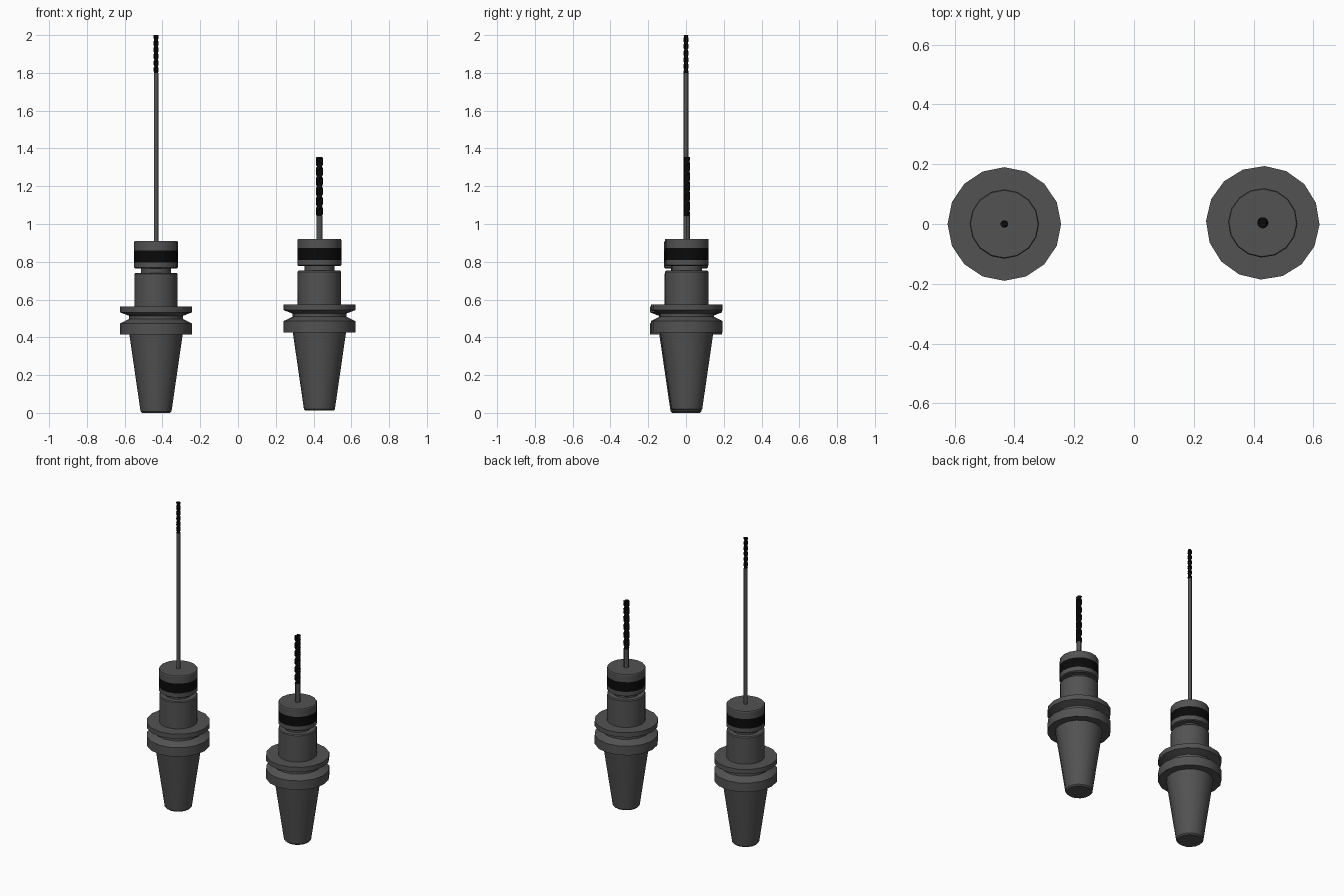
import bpy, bmesh, math

cube = bpy.data.objects.get("Cube")
if cube:
    bpy.data.objects.remove(cube, do_unlink=True)


def flat_colour(name, value):
    mat = bpy.data.materials.new(name)
    mat.use_nodes = True
    rgba = (value, value, value, 1)
    mat.diffuse_color = rgba
    bsdf = next(n for n in mat.node_tree.nodes if n.type == 'BSDF_PRINCIPLED')
    bsdf.inputs["Base Color"].default_value = rgba
    return mat


STEEL = flat_colour("dark grey steel", 0.085)
BLACK = flat_colour("black", 0.003)
SIDES = 16


def build(name, rings, mat, location, turn=0.0):
    """Bridge a stack of equal-sized rings into a capped, smooth-shaded solid."""
    bm = bmesh.new()
    loops = [[bm.verts.new(p) for p in ring] for ring in rings]
    n = len(loops[0])
    for low, high in zip(loops, loops[1:]):
        for i in range(n):
            j = (i + 1) % n
            bm.faces.new((low[i], low[j], high[j], high[i]))
    bm.faces.new(loops[0][::-1])
    bm.faces.new(loops[-1])
    mesh = bpy.data.meshes.new(name)
    bm.to_mesh(mesh)
    bm.free()
    mesh.materials.append(mat)
    obj = bpy.data.objects.new(name, mesh)
    obj.location = location
    obj.rotation_euler.z = turn
    bpy.context.collection.objects.link(obj)
    bpy.ops.object.select_all(action='DESELECT')
    obj.select_set(True)
    bpy.context.view_layer.objects.active = obj
    bpy.ops.object.shade_smooth_by_angle(angle=math.radians(30))
    return obj


def lathe(name, profile, mat, location, turn=0.0, sides=SIDES):
    angles = [math.tau * i / sides for i in range(sides)]
    rings = [[(r * math.cos(a), r * math.sin(a), z) for a in angles]
             for r, z in profile]
    return build(name, rings, mat, location, turn)


def twist_flutes(name, radius, z0, z1, pitch, location):
    """Two-lobed section twisted up the axis."""
    count, sides = int((z1 - z0) / pitch * 20), 16
    rings = []
    for k in range(count + 1):
        t = k / count
        z = z0 + (z1 - z0) * t
        spin = math.tau * (z - z0) / pitch
        ring = []
        for i in range(sides):
            a = math.tau * i / sides
            r = radius * (1 - 0.4 * max(0, math.cos(2 * a)) ** 2)
            ring.append((r * math.cos(a + spin), r * math.sin(a + spin), z))
        rings.append(ring)
    return build(name, rings, BLACK, location)


# Holder profile as (radius, height)
TAPER = [(0.074, 0), (0.082, 0.008), (0.141, 0.414)]
FLANGE = [(0.19, 0.414), (0.19, 0.474), (0.143, 0.497), (0.143, 0.514),
          (0.19, 0.532), (0.19, 0.563)]
BODY = [(0.115, 0.563), (0.115, 0.735), (0.11, 0.741)]
NECK = [(0.08, 0.741), (0.08, 0.765)]
NUT_BASE = [(0.11, 0.765), (0.116, 0.77), (0.116, 0.797)]
BAND = [(0.116, 0.797), (0.116, 0.86)]
NUT_TOP = [(0.116, 0.86), (0.116, 0.904), (0.113, 0.909)]


def tool(side, location, turn, shank_radius, flute_radius, flute_start, tip, pitch):
    for part, profile, mat in (("taper", TAPER, STEEL), ("flange", FLANGE, STEEL),
                               ("body", BODY, STEEL), ("neck", NECK, STEEL),
                               ("nut_base", NUT_BASE, STEEL), ("nut_band", BAND, BLACK),
                               ("nut_top", NUT_TOP, STEEL)):
        lathe(f"{side}_{part}", profile, mat, location, turn)
    shank = [(shank_radius, 0.9), (shank_radius, flute_start)]
    lathe(f"{side}_drill_shank", shank, STEEL, location, turn, 12)
    twist_flutes(f"{side}_drill_flutes", flute_radius, flute_start, tip, pitch, location)


# Long drill on the right, short thick drill on the left
tool("right", (-0.434, 0, 0), 0, 0.012, 0.0125, 1.8, 2.0, 0.07)
tool("left", (0.431, 0.004, 0.012), math.radians(-2), 0.016, 0.0185, 1.03, 1.343, 0.105)
